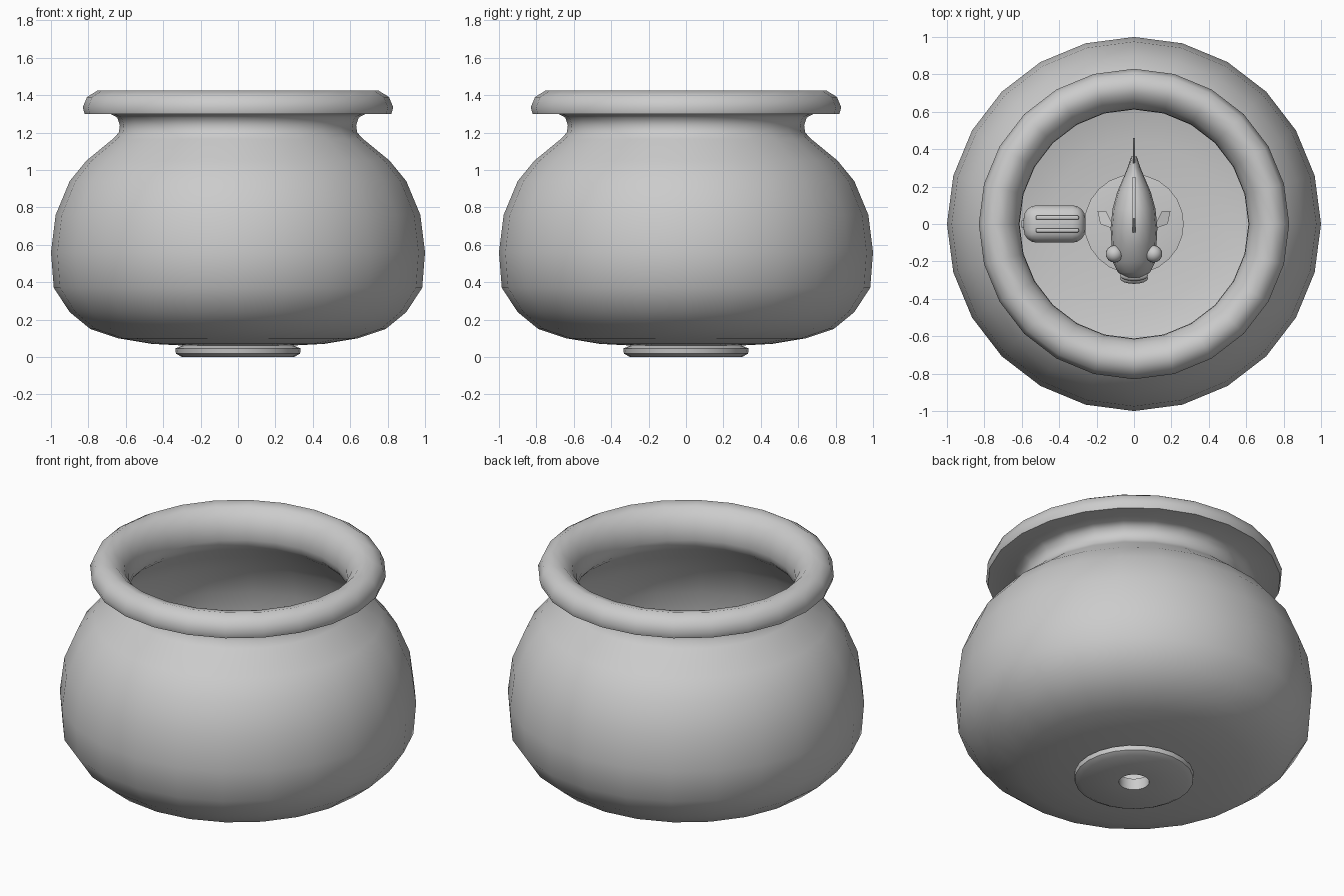
import bpy, bmesh, math
from mathutils import Vector

cube = bpy.data.objects.get("Cube")
if cube:
    bpy.data.objects.remove(cube, do_unlink=True)

grey = bpy.data.materials.new("plain grey")
grey.use_nodes = True
grey.diffuse_color = (0.6, 0.6, 0.6, 1)
grey.node_tree.nodes["Principled BSDF"].inputs["Base Color"].default_value = (0.6, 0.6, 0.6, 1)


def finish(name, bm, angle=50):
    """Turn a bmesh into a smooth grey object."""
    bmesh.ops.remove_doubles(bm, verts=bm.verts, dist=0.0005)
    bmesh.ops.recalc_face_normals(bm, faces=bm.faces)
    mesh = bpy.data.meshes.new(name)
    bm.to_mesh(mesh)
    bm.free()
    obj = bpy.data.objects.new(name, mesh)
    bpy.context.collection.objects.link(obj)
    mesh.materials.append(grey)
    bpy.ops.object.select_all(action="DESELECT")
    obj.select_set(True)
    bpy.context.view_layer.objects.active = obj
    bpy.ops.object.shade_smooth_by_angle(angle=math.radians(angle))
    return obj


def lathe(name, profile, steps=24):
    """Revolve a closed (radius, height) outline around z."""
    bm = bmesh.new()
    verts = [bm.verts.new((r, 0, z)) for r, z in profile]
    edges = [bm.edges.new((a, b)) for a, b in zip(verts, verts[1:] + verts[:1])]
    bmesh.ops.spin(bm, geom=verts + edges, cent=(0, 0, 0), axis=(0, 0, 1),
                   angle=math.tau, steps=steps, use_duplicate=False)
    return finish(name, bm)


def ellipsoid(name, centre, radii):
    bm = bmesh.new()
    bmesh.ops.create_uvsphere(bm, u_segments=16, v_segments=10, radius=1)
    for v in bm.verts:
        v.co = Vector(c + a * r for c, a, r in zip(centre, v.co, radii))
    return finish(name, bm)


def fin(name, points, offset):
    """Thin fin: a flat outline thickened along an offset."""
    bm = bmesh.new()
    face = bm.faces.new([bm.verts.new(p) for p in points])
    new = bmesh.ops.extrude_face_region(bm, geom=[face])["geom"]
    bmesh.ops.translate(bm, verts=[v for v in new if isinstance(v, bmesh.types.BMVert)],
                        vec=offset)
    return finish(name, bm, 30)


def rounded_box(name, centre, size, bevel):
    bm = bmesh.new()
    bmesh.ops.create_cube(bm, size=1)
    for v in bm.verts:
        v.co = Vector(c + a * s for c, a, s in zip(centre, v.co, size))
    bmesh.ops.bevel(bm, geom=bm.edges[:], offset=bevel, segments=4,
                    profile=0.5, affect="EDGES")
    return finish(name, bm)


# Bowl: outer wall, rolled rim, then inner wall
wall = [(0.27, 0.06), (0.46, 0.07), (0.64, 0.10), (0.79, 0.15), (0.90, 0.24),
        (0.985, 0.37), (1.0, 0.56), (0.975, 0.76), (0.90, 0.94), (0.81, 1.05),
        (0.67, 1.165), (0.637, 1.20)]
rim = [(0.632, 1.24), (0.645, 1.28), (0.68, 1.298), (0.82, 1.30), (0.83, 1.335),
       (0.807, 1.39), (0.75, 1.425), (0.69, 1.41), (0.64, 1.36), (0.615, 1.30),
       (0.612, 1.24)]
inside = [(r * 0.975, z + 0.018 * (z < 0.5)) for r, z in reversed(wall)]
lathe("bowl", wall + rim + inside)

# Foot: bevelled disc with a central hole
lathe("foot", [(0.085, 0.0), (0.30, 0.0), (0.332, 0.018), (0.336, 0.045),
               (0.30, 0.06), (0.255, 0.07), (0.085, 0.07)])

# Fish body: elliptical rings of (y, half width, centre z, half height)
rings = [(-0.285, 0.04, 0.66, 0.04), (-0.26, 0.085, 0.665, 0.08),
         (-0.20, 0.115, 0.67, 0.125), (-0.12, 0.12, 0.68, 0.165),
         (-0.02, 0.125, 0.69, 0.19), (0.08, 0.115, 0.695, 0.18),
         (0.17, 0.09, 0.70, 0.14), (0.24, 0.06, 0.71, 0.095),
         (0.30, 0.035, 0.72, 0.07), (0.36, 0.015, 0.73, 0.07)]
bm = bmesh.new()
sides = 16
loops = []
for y, w, zc, h in rings:
    turn = [math.tau * i / sides for i in range(sides)]
    loops.append([bm.verts.new((w * math.cos(a), y, zc + h * math.sin(a))) for a in turn])
for a, b in zip(loops, loops[1:]):
    for i in range(sides):
        j = (i + 1) % sides
        bm.faces.new((a[i], a[j], b[j], b[i]))
bm.faces.new(loops[0])
bm.faces.new(loops[-1])
finish("fish_body", bm)

# Fish face and fins
ellipsoid("fish_upper_lip", (0, -0.275, 0.665), (0.075, 0.03, 0.022))
ellipsoid("fish_lower_lip", (0, -0.29, 0.625), (0.075, 0.03, 0.025))
for side, s in (("left", 1), ("right", -1)):
    ellipsoid(f"fish_{side}_eye", (s * 0.105, -0.16, 0.76), (0.046, 0.046, 0.046))
    fin(f"fish_{side}_fin", [(s * 0.10, -0.03, 0.64), (s * 0.15, 0.07, 0.60),
                             (s * 0.195, 0.07, 0.57), (s * 0.18, 0.0, 0.60)], (0, 0, 0.015))
fin("fish_dorsal_fin", [(-0.007, -0.06, 0.85), (-0.007, 0.03, 0.97), (-0.007, 0.16, 0.95),
                        (-0.007, 0.25, 0.90), (-0.007, 0.18, 0.80)], (0.014, 0, 0))
fin("fish_tail_fin", [(-0.006, 0.31, 0.77), (-0.006, 0.40, 0.90), (-0.006, 0.46, 0.94),
                      (-0.006, 0.42, 0.74), (-0.006, 0.45, 0.54), (-0.006, 0.39, 0.58),
                      (-0.006, 0.31, 0.67)], (0.012, 0, 0))

# Rounded ornament resting on the floor beside the fish
rounded_box("ornament_body", (-0.425, 0, 0.24), (0.33, 0.20, 0.28), 0.07)
for side, s in (("left", 1), ("right", -1)):
    rounded_box(f"ornament_{side}_rib", (-0.41, s * 0.034, 0.38), (0.23, 0.022, 0.03), 0.008)
rounded_box("ornament_latch", (-0.59, 0, 0.25), (0.025, 0.04, 0.05), 0.008)
